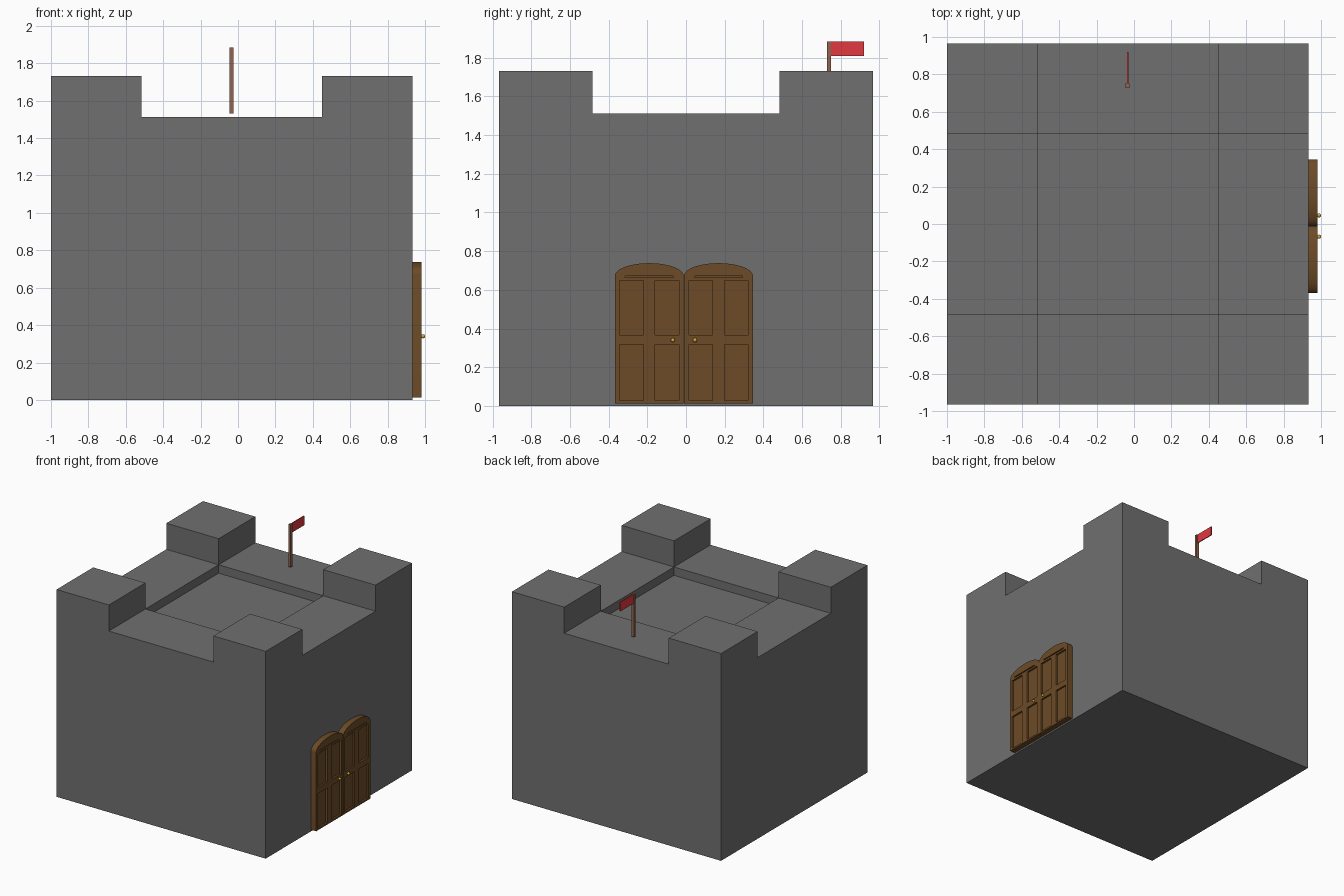
import bpy, bmesh, math
from mathutils import Matrix, Vector

if "Cube" in bpy.data.objects:
    bpy.data.objects.remove(bpy.data.objects["Cube"])

CX, HALF, INNER = -0.034, 0.966, 0.483
ROOF, TOWER, RECESS = 1.513, 0.218, 0.07
DOOR_MID = -0.011


def material(name, rgb):
    m = bpy.data.materials.new(name)
    m.diffuse_color = (*rgb, 1)
    m.use_nodes = True
    m.node_tree.nodes["Principled BSDF"].inputs["Base Color"].default_value = m.diffuse_color
    return m


def finish(bm, name, mat=None, loc=(0, 0, 0)):
    bmesh.ops.recalc_face_normals(bm, faces=bm.faces)
    me = bpy.data.meshes.new(name)
    bm.to_mesh(me)
    bm.free()
    ob = bpy.data.objects.new(name, me)
    ob.location = loc
    bpy.context.collection.objects.link(ob)
    if mat:
        me.materials.append(mat)
    return ob


def add_box(bm, x0, x1, y0, y1, z0, z1):
    m = Matrix.Translation(((x0 + x1) / 2, (y0 + y1) / 2, (z0 + z1) / 2))
    bmesh.ops.create_cube(bm, size=1, matrix=m @ Matrix.Diagonal((x1 - x0, y1 - y0, z1 - z0, 1)))


def box(name, mat, *dims):
    bm = bmesh.new()
    add_box(bm, *dims)
    return finish(bm, name, mat)


def smooth(ob, angle=30):
    bpy.ops.object.select_all(action='DESELECT')
    ob.select_set(True)
    bpy.context.view_layer.objects.active = ob
    bpy.ops.object.shade_smooth_by_angle(angle=math.radians(angle))


def mirror_y(ob):
    mod = ob.modifiers.new("mirror", 'MIRROR')
    mod.use_axis = (False, True, False)


stone = material("dark_stone", (0.162, 0.162, 0.162))
wood = material("door_wood", (0.15, 0.07, 0.02))
pole_wood = material("pole_wood", (0.29, 0.125, 0.08))
red = material("flag_red", (0.75, 0.04, 0.05))
gold = material("brass", (0.7, 0.42, 0.03))

# Keep: block cut into a 3x3 top, corners raised, centre sunk
bm = bmesh.new()
add_box(bm, -HALF, HALF, -HALF, HALF, 0, ROOF)
for axis in (Vector((1, 0, 0)), Vector((0, 1, 0))):
    for s in (-INNER, INNER):
        bmesh.ops.bisect_plane(bm, geom=bm.verts[:] + bm.edges[:] + bm.faces[:],
                               plane_co=axis * s, plane_no=axis)
top = []
for f in bm.faces:
    c = f.calc_center_median()
    if c.z > ROOF - 0.001:
        outer = (abs(c.x) > INNER) + (abs(c.y) > INNER)
        if outer != 1:
            top.append((f, TOWER if outer == 2 else -RECESS))
for f, dz in top:
    new = bmesh.ops.extrude_discrete_faces(bm, faces=[f])["faces"][0]
    bmesh.ops.translate(bm, verts=new.verts, vec=(0, 0, dz))
bmesh.ops.remove_doubles(bm, verts=bm.verts, dist=0.0001)
finish(bm, "castle_keep", stone, (CX, 0, 0))

# Arched door leaf, mirrored to a pair
Y0, Y1 = 0.001, 0.357
mid, rad = (Y0 + Y1) / 2, (Y1 - Y0) / 2
bm = bmesh.new()
pts = [(Y0, 0.013), (Y1, 0.013)]
for i in range(21):
    a = math.pi * i / 20
    pts.append((mid + rad * math.cos(a), 0.672 + 0.066 * math.sin(a)))
face = bm.faces.new([bm.verts.new((0.925, y, z)) for y, z in pts])
ext = bmesh.ops.extrude_face_region(bm, geom=[face])["geom"]
bmesh.ops.translate(bm, verts=[v for v in ext if isinstance(v, bmesh.types.BMVert)],
                    vec=(0.055, 0, 0))
door = finish(bm, "doors", wood, (0, DOOR_MID, 0))

# Cutter for the four sunk panels and the groove under the arch
bm = bmesh.new()
for y0, y1 in ((mid - 0.153, mid - 0.031), (mid + 0.031, mid + 0.153)):
    for z0, z1 in ((0.027, 0.318), (0.367, 0.648)):
        add_box(bm, 0.965, 1.0, y0, y1, z0, z1)
add_box(bm, 0.97, 1.0, mid - 0.125, mid + 0.125, 0.664, 0.672)
cutter = finish(bm, "panel_cutter", wood, (0, DOOR_MID, 0))
cutter.hide_render = True
cutter.hide_set(True)
smooth(door)
cut = door.modifiers.new("panels", 'BOOLEAN')
cut.operation = 'DIFFERENCE'
cut.solver = 'EXACT'
cut.object = cutter
mirror_y(door)

# Door knobs
bm = bmesh.new()
bmesh.ops.create_uvsphere(bm, u_segments=16, v_segments=10, radius=0.011,
                          matrix=Matrix.Translation((0.989, 0.057, 0.34)))
bmesh.ops.create_cone(bm, cap_ends=True, segments=12, radius1=0.006, radius2=0.006, depth=0.02,
                      matrix=Matrix.Translation((0.978, 0.057, 0.34)) @ Matrix.Rotation(math.pi / 2, 4, 'Y'))
knobs = finish(bm, "door_knobs", gold, (0, DOOR_MID, 0))
smooth(knobs)
mirror_y(knobs)

# Flag and pole
box("flag_pole", pole_wood, CX - 0.011, CX + 0.011, 0.728, 0.75, 1.53, 1.885)
box("flag", red, CX - 0.004, CX + 0.004, 0.745, 0.92, 1.808, 1.885)
